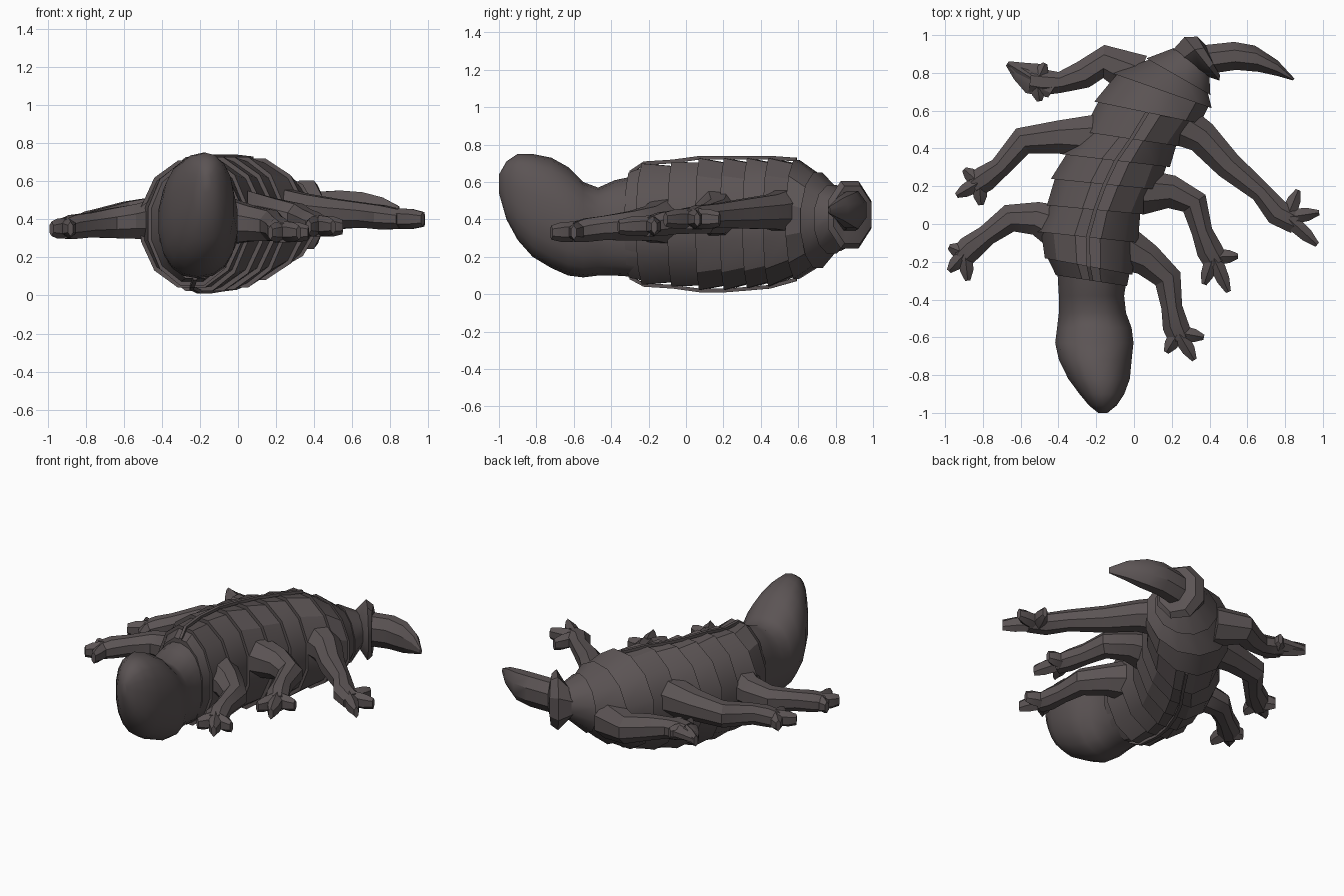
import bpy
import bmesh
import math
from mathutils import Vector

default_cube = bpy.data.objects.get("Cube")
if default_cube:
    bpy.data.objects.remove(default_cube, do_unlink=True)

hide = bpy.data.materials.new("dark_brown_hide")
hide.use_nodes = True
hide_colour = (.105, .088, .089, 1)
hide.diffuse_color = hide_colour
hide.node_tree.nodes["Principled BSDF"].inputs["Base Color"].default_value = hide_colour


def rounded(value, power):
    """Bend a sine or cosine so that an oval becomes boxier below power 1."""
    return math.copysign(abs(value) ** power, value)


def loft(name, rings, sides, smooth_angle=30, power=1):
    """Skin closed oval rings given as (centre, side vector, half height)."""
    bm = bmesh.new()
    skin = []
    for centre, side, height in rings:
        ring = []
        for step in range(sides):
            angle = math.tau * (step + .5) / sides
            point = centre + side * rounded(math.cos(angle), power)
            point.z += height * rounded(math.sin(angle), power)
            ring.append(bm.verts.new(point))
        skin.append(ring)
    for ring, following in zip(skin, skin[1:]):
        for i in range(sides):
            j = (i + 1) % sides
            bm.faces.new((ring[i], ring[j], following[j], following[i]))
    bm.faces.new(skin[0])
    bm.faces.new(skin[-1])
    bmesh.ops.recalc_face_normals(bm, faces=bm.faces)
    mesh = bpy.data.meshes.new(name)
    bm.to_mesh(mesh)
    bm.free()
    mesh.materials.append(hide)
    obj = bpy.data.objects.new(name, mesh)
    bpy.context.collection.objects.link(obj)
    bpy.ops.object.select_all(action="DESELECT")
    obj.select_set(True)
    bpy.context.view_layer.objects.active = obj
    bpy.ops.object.shade_smooth_by_angle(angle=math.radians(smooth_angle))


def section(station, scale=1.0):
    """Turn (edge x, edge y, other edge x, other edge y, bottom, top) into a ring."""
    ax, ay, bx, by, bottom, top = station
    centre = Vector((ax + bx, ay + by, bottom + top)) / 2
    side = Vector((bx - ax, by - ay, 0)) / 2
    return centre, side * scale, (top - bottom) / 2 * scale


def limb(name, points, widths, heights, sides=8):
    """Tube along a path, with rings square to the path."""
    rings = []
    for i, point in enumerate(points):
        tangent = points[min(i + 1, len(points) - 1)] - points[max(i - 1, 0)]
        side = Vector((tangent.y, -tangent.x, 0)).normalized()
        rings.append((point, side * widths[i], heights[i]))
    loft(name, rings, sides)


# Overlapping body segments: each starts wide and tucks under the next
body = [
    (-.42, -.27, -.03, -.33, .08, .66),
    (-.48, -.18, .00, -.27, .04, .71),
    (-.52, -.04, .03, -.10, .03, .72),
    (-.47, .10, .06, .05, .01, .74),
    (-.45, .24, .14, .18, .01, .74),
    (-.39, .37, .20, .30, .02, .74),
    (-.28, .49, .25, .41, .03, .74),
    (-.22, .65, .36, .53, .07, .73),
    (-.12, .80, .42, .61, .13, .66),
    (.06, .88, .41, .68, .21, .59),
    (.20, .94, .41, .77, .30, .55),
]
body_rings = []
for front, back in zip(body, body[1:]):
    body_rings += [section(front), section(back, .93)]
loft("segmented_body", body_rings, 12)

# Narrow seams along the back and the belly
for name, use_top in (("back_ridge", True), ("belly_ridge", False)):
    seam = []
    for station in body[:8]:
        centre, side, height = section(station)
        centre.z += (height - .01) * (1 if use_top else -1)
        seam.append((centre, side.normalized() * .015, .014))
    loft(name, seam, 4)

# Neck and upturned, full-domed head
head = [
    (-.41, -.22, -.03, -.25, .09, .64),
    (-.40, -.38, -.05, -.38, .10, .61),
    (-.40, -.47, -.04, -.47, .10, .57),
    (-.41, -.55, -.01, -.55, .09, .60),
    (-.42, -.63, .00, -.63, .10, .68),
    (-.40, -.72, -.01, -.72, .14, .73),
    (-.35, -.82, -.02, -.82, .20, .75),
    (-.29, -.90, -.05, -.90, .29, .75),
    (-.24, -.96, -.09, -.96, .40, .71),
    (-.19, -1.0, -.14, -1.0, .54, .64),
]
loft("head_and_neck", [section(s) for s in head], 18, 50, .88)

# Thin flared collar and curved tail blade
collar = [
    (.20, .93, .41, .77, .31, .54),
    (.26, 1.0, .46, .75, .23, .62),
    (.33, 1.0, .46, .78, .26, .59),
    (.38, .95, .43, .81, .34, .54),
]
loft("tail_collar", [section(s) for s in collar], 8)
tail = [
    (.34, .95, .41, .79, .33, .55),
    (.53, .97, .54, .81, .34, .56),
    (.64, .95, .66, .80, .35, .55),
    (.76, .87, .76, .78, .39, .52),
    (.85, .77, .84, .76, .43, .47),
]
loft("tail_blade", [section(s) for s in tail], 8)

# Six legs: path from hip to palm, toe tips, hip and foot heights
legs = {
    "left_rear": ([(.20, .55), (.36, .46), (.50, .31), (.67, .17), (.76, .06), (.86, .01)],
                  [(.87, .18), (.98, .06), (.97, -.11)], .45, .40),
    "left_middle": ([(.05, .17), (.20, .17), (.32, .11), (.36, -.04), (.40, -.14), (.44, -.21)],
                    [(.55, -.17), (.50, -.36), (.37, -.32)], .43, .36),
    "left_front": ([(-.05, -.13), (.07, -.19), (.18, -.29), (.20, -.44), (.22, -.54), (.25, -.61)],
                   [(.37, -.60), (.32, -.72), (.17, -.68)], .39, .33),
    "right_front": ([(-.40, -.02), (-.52, .03), (-.66, .03), (-.78, -.06), (-.87, -.13), (-.92, -.18)],
                    [(-.98, -.12), (-.98, -.25), (-.88, -.30)], .40, .35),
    "right_middle": ([(-.20, .46), (-.40, .46), (-.59, .44), (-.71, .30), (-.79, .24), (-.85, .20)],
                     [(-.90, .29), (-.94, .15), (-.81, .10)], .45, .36),
    "right_rear": ([(.02, .78), (-.16, .86), (-.27, .79), (-.39, .75), (-.48, .75), (-.55, .76)],
                   [(-.50, .65), (-.67, .85), (-.47, .85)], .35, .41),
}
leg_widths = [.13, .095, .08, .06, .075, .07]
leg_heights = [.13, .10, .085, .07, .068, .055]
for name, (path, toes, hip_height, foot_height) in legs.items():
    drop = (foot_height - hip_height) / (len(path) - 1)
    points = [Vector((x, y, hip_height + drop * i)) for i, (x, y) in enumerate(path)]
    limb(name + "_leg", points, leg_widths, leg_heights)
    palm = points[-2].lerp(points[-1], .5)
    for number, (x, y) in enumerate(toes):
        tip = Vector((x, y, foot_height))
        knuckle = palm.lerp(tip, .65)
        limb(f"{name}_toe_{number + 1}", [palm, knuckle, tip],
             [.05, .04, .016], [.055, .052, .038], 6)

# Broad webbed pad spreading from the folded rear foot
pad_path = [(-.43, .71), (-.53, .77), (-.61, .81), (-.67, .85)]
limb("right_rear_foot_pad", [Vector((x, y, .41)) for x, y in pad_path],
     [.05, .095, .055, .015], [.05, .045, .04, .03])
